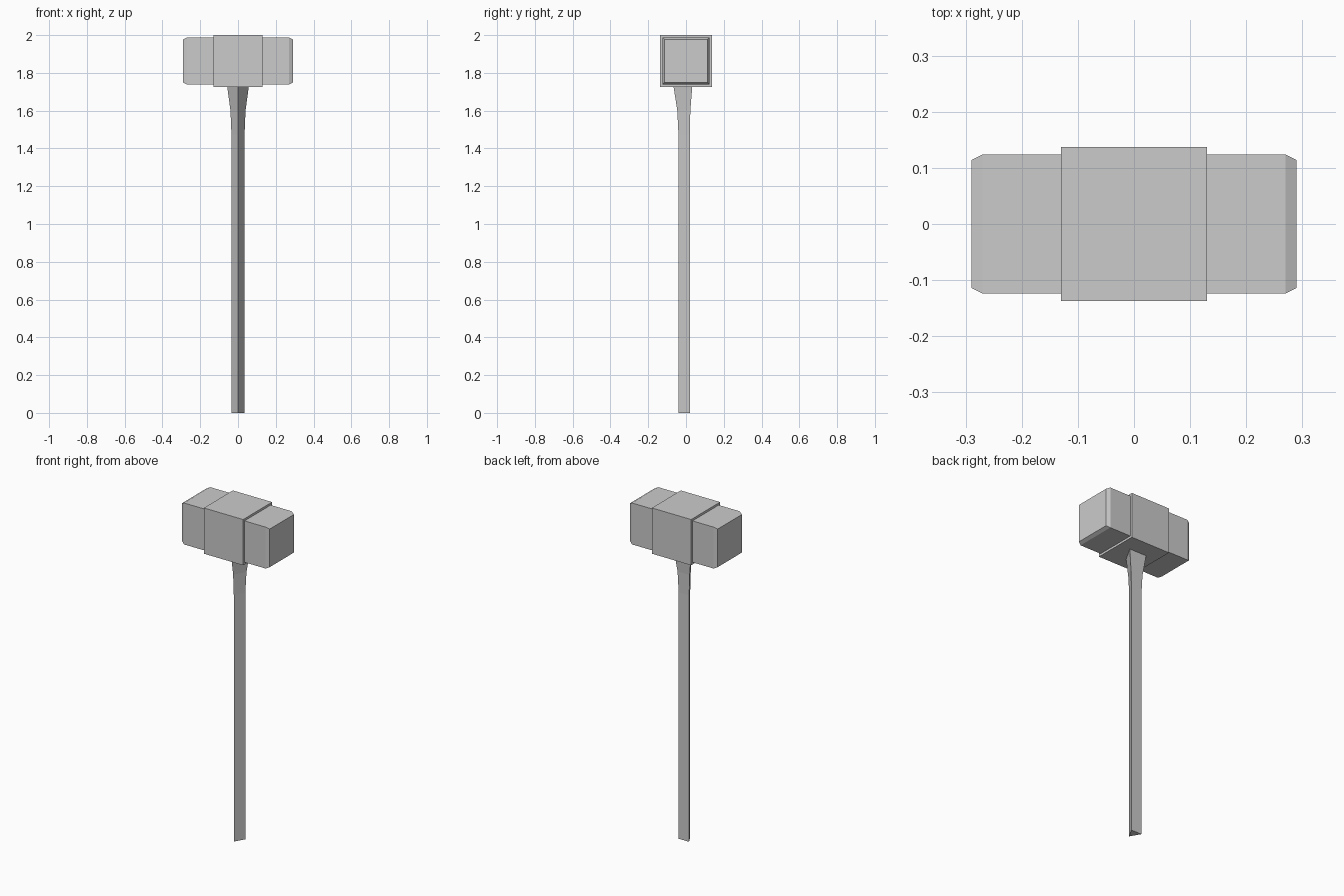
import bpy
import bmesh
from math import sin, cos, pi

cube = bpy.data.objects.get("Cube")
if cube:
    bpy.data.objects.remove(cube, do_unlink=True)

grey = bpy.data.materials.new("plain grey")
grey.use_nodes = True
colour = (0.6, 0.6, 0.6, 1)
grey.diffuse_color = colour
grey.node_tree.nodes["Principled BSDF"].inputs["Base Color"].default_value = colour


def loft(name, rings):
    """Skin a list of equal-length point rings and cap both ends."""
    bm = bmesh.new()
    loops = [[bm.verts.new(p) for p in ring] for ring in rings]
    n = len(loops[0])
    for a, b in zip(loops, loops[1:]):
        for i in range(n):
            j = (i + 1) % n
            bm.faces.new((a[i], a[j], b[j], b[i]))
    bm.faces.new(loops[0])
    bm.faces.new(loops[-1])
    bmesh.ops.recalc_face_normals(bm, faces=bm.faces)
    mesh = bpy.data.meshes.new(name)
    bm.to_mesh(mesh)
    bm.free()
    mesh.materials.append(grey)
    obj = bpy.data.objects.new(name, mesh)
    bpy.context.collection.objects.link(obj)
    return obj


HEAD_Z = 1.863


def square(x, half):
    corners = ((-1, -1), (1, -1), (1, 1), (-1, 1))
    return [(x, half * y, HEAD_Z + half * z) for y, z in corners]


def triangle(z, radius):
    angles = [-pi / 2 + k * 2 * pi / 3 for k in range(3)]
    return [(radius * cos(a), radius * sin(a), z) for a in angles]


# Thick middle block of the head
loft("head_block", [square(x, 0.137) for x in (-0.13, 0.13)])

# Striking ends with chamfered rims
for side, label in ((1, "left"), (-1, "right")):
    profile = ((0.13, 0.124), (0.27, 0.124), (0.29, 0.114))
    loft(label + "_striking_end", [square(side * x, h) for x, h in profile])

# Three-sided handle flaring into the head
loft("handle", [triangle(z, r) for z, r in
                ((0, 0.04), (1.475, 0.04), (1.6, 0.046), (1.74, 0.068))])
